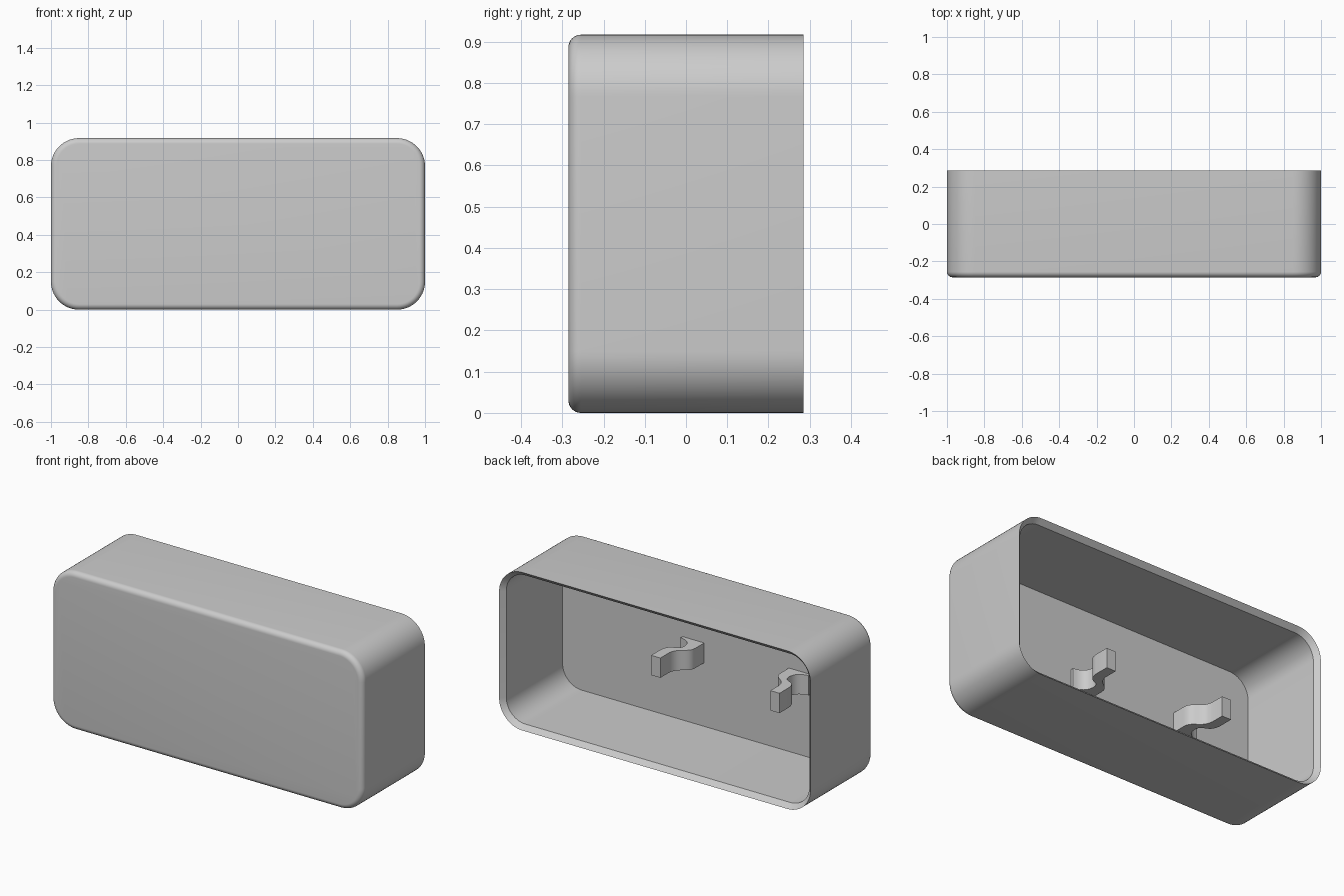
import bpy
import bmesh
from math import sin, cos, pi, radians

W, H = 1.0, 0.917          # half width, full height
BACK, FRONT = 0.285, -0.285
CORNER, FILLET, WALL = 0.15, 0.03, 0.027
CLIP_CENTRE = -0.208

old = bpy.data.objects.get("Cube")
if old:
    bpy.data.objects.remove(old, do_unlink=True)

grey = bpy.data.materials.new("plain grey")
grey.use_nodes = True
colour = (0.6, 0.6, 0.6, 1)
grey.diffuse_color = colour
grey.node_tree.nodes["Principled BSDF"].inputs["Base Color"].default_value = colour


def finish(bm, name):
    """Turn a bmesh into a named, smoothly shaded object."""
    bmesh.ops.recalc_face_normals(bm, faces=bm.faces)
    mesh = bpy.data.meshes.new(name)
    bm.to_mesh(mesh)
    bm.free()
    mesh.materials.append(grey)
    obj = bpy.data.objects.new(name, mesh)
    bpy.context.collection.objects.link(obj)
    bpy.ops.object.select_all(action='DESELECT')
    obj.select_set(True)
    bpy.context.view_layer.objects.active = obj
    bpy.ops.object.shade_smooth_by_angle(angle=radians(30))
    return obj


def rounded_ring(bm, inset, y, steps=14):
    """Rounded rectangle in the xz plane, shrunk by inset."""
    r = CORNER - inset
    ring = []
    for q, (sx, sz) in enumerate([(1, 1), (-1, 1), (-1, -1), (1, -1)]):
        for i in range(steps + 1):
            a = (q + i / steps) * pi / 2
            ring.append(bm.verts.new((sx * (W - CORNER) + r * cos(a), y,
                                      H / 2 + sz * (H / 2 - CORNER) + r * sin(a))))
    return ring


# Open-backed shell: filleted front, straight sides, bevelled rim, inner walls
bm = bmesh.new()
section = []
for i in range(9):
    a = i / 8 * pi / 2
    section.append((FILLET * (1 - sin(a)), FRONT + FILLET * (1 - cos(a))))
section += [(0, BACK), (WALL, BACK - WALL), (WALL, FRONT + WALL)]
rings = [rounded_ring(bm, *s) for s in section]
for a, b in zip(rings, rings[1:]):
    n = len(a)
    for i in range(n):
        j = (i + 1) % n
        bm.faces.new((a[i], a[j], b[j], b[i]))
bm.faces.new(rings[0])
bm.faces.new(rings[-1])
finish(bm, "housing_shell")


def bezier(p0, p1, p2, p3, steps=10):
    pts = []
    for i in range(steps + 1):
        t = i / steps
        k = ((1 - t) ** 3, 3 * t * (1 - t) ** 2, 3 * t * t * (1 - t), t ** 3)
        pts.append(tuple(sum(w * p[c] for w, p in zip(k, (p0, p1, p2, p3)))
                         for c in (0, 1)))
    return pts


# Mirrored clips: wide foot on the front wall, narrow waist, tip bent outwards
foot_y = FRONT + WALL - 0.004
inner = [(0.272, foot_y)] + bezier((0.272, -0.18), (0.272, -0.11),
                                   (0.345, -0.13), (0.353, -0.05)) + [(0.353, 0.028)]
outer = [(0.412, 0.028)] + bezier((0.412, -0.06), (0.405, -0.15),
                                  (0.335, -0.10), (0.335, -0.17)) \
    + bezier((0.335, -0.17), (0.338, -0.22), (0.37, -0.235), (0.41, -0.24), 6)[1:] \
    + [(0.41, foot_y)]
for side, name in ((1, "left_clip"), (-1, "right_clip")):
    bm = bmesh.new()
    base = bm.faces.new([bm.verts.new((CLIP_CENTRE + side * w, y, 0.396))
                         for w, y in inner + outer])
    top = bmesh.ops.extrude_face_region(bm, geom=[base])["geom"]
    bmesh.ops.translate(bm, vec=(0, 0, 0.115),
                        verts=[v for v in top if isinstance(v, bmesh.types.BMVert)])
    finish(bm, name)
